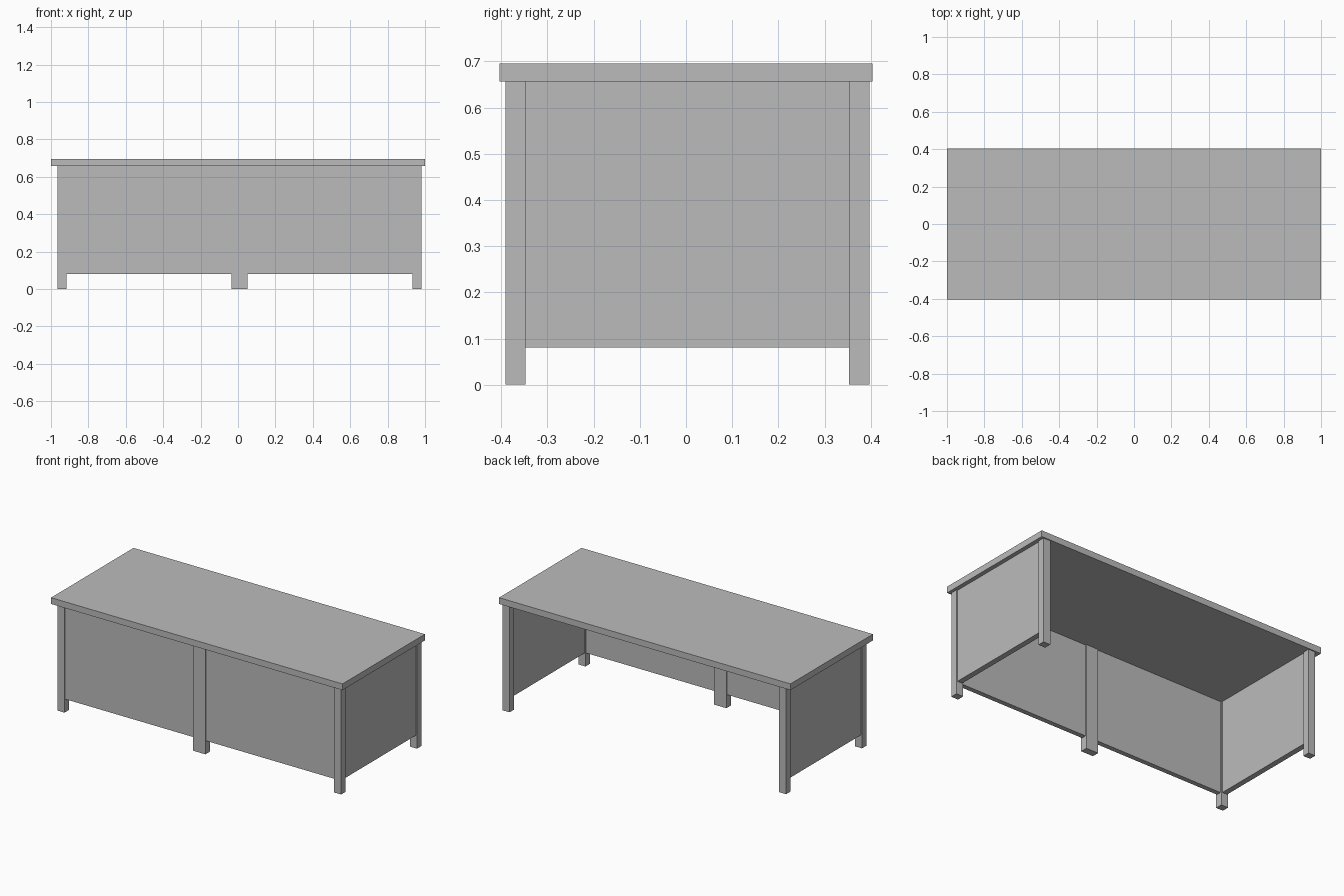
import bpy

cube = bpy.data.objects.get("Cube")
if cube:
    bpy.data.objects.remove(cube, do_unlink=True)

grey = bpy.data.materials.new("plain grey")
grey.use_nodes = True
colour = (0.5, 0.5, 0.5, 1)
grey.diffuse_color = colour
grey.node_tree.nodes["Principled BSDF"].inputs["Base Color"].default_value = colour


def box(name, x, y, z):
    """Box between the (low, high) limits on each axis."""
    bpy.ops.mesh.primitive_cube_add(size=1)
    ob = bpy.context.object
    ob.name = name
    ob.location = [(lo + hi) / 2 for lo, hi in (x, y, z)]
    ob.scale = [hi - lo for lo, hi in (x, y, z)]
    bpy.ops.object.transform_apply(location=True, rotation=False, scale=True)
    ob.data.materials.append(grey)
    return ob


TOP, UNDER, SKIRT = 0.696, 0.657, 0.081
RECESS = 0.007
LEFT, RIGHT = (0.933, 0.981), (-0.965, -0.917)
MIDDLE = (-0.034, 0.05)
FRONT, BACK = (-0.391, -0.347), (0.353, 0.397)


def inset(span):
    return span[0] + RECESS, span[1] - RECESS


# Desktop
box("desktop", (-1, 1), (-0.404, 0.404), (UNDER, TOP))

# Legs: four corners and a wide one at the middle of the front
for side, x in (("left", LEFT), ("right", RIGHT)):
    for end, y in (("front", FRONT), ("back", BACK)):
        box(f"{end}_{side}_leg", x, y, (0, UNDER))
box("front_middle_leg", MIDDLE, FRONT, (0, UNDER))

# Panels set slightly in from the leg faces; the back stays open
for side, x in (("left", LEFT), ("right", RIGHT)):
    box(f"{side}_side_panel", inset(x), (FRONT[1], BACK[0]), (SKIRT, UNDER))
box("front_left_panel", (MIDDLE[1], LEFT[0]), inset(FRONT), (SKIRT, UNDER))
box("front_right_panel", (RIGHT[1], MIDDLE[0]), inset(FRONT), (SKIRT, UNDER))
